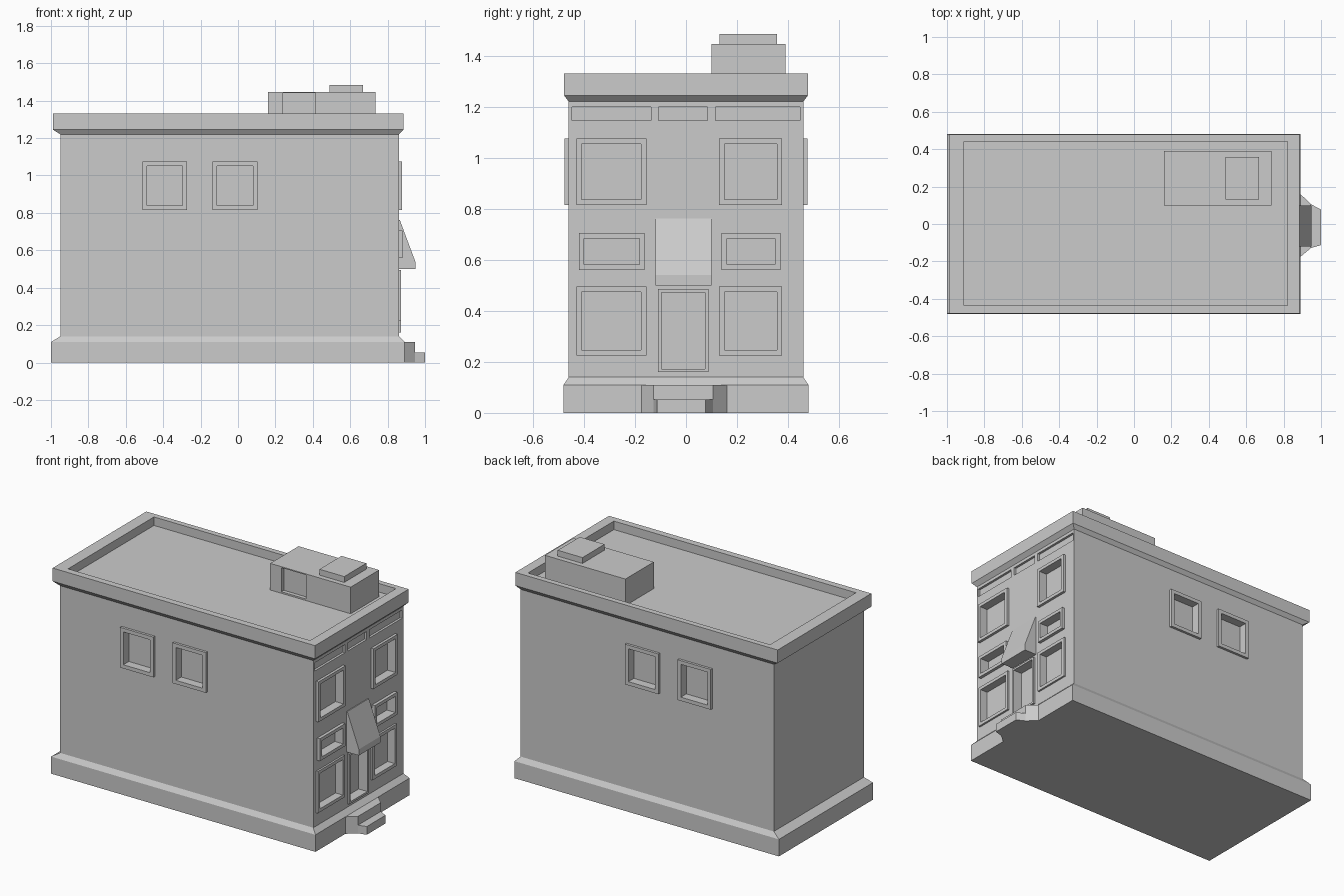
import bpy, bmesh

if "Cube" in bpy.data.objects:
    bpy.data.objects.remove(bpy.data.objects["Cube"])

WALL_X, WALL_Y = 0.86, 0.46


def loft(name, rings, cap=True, loop=False):
    """Skin a series of point rings, capped at the ends or looped round."""
    bm = bmesh.new()
    vs = [[bm.verts.new(p) for p in ring] for ring in rings]
    n = len(rings[0])
    pairs = list(zip(vs, vs[1:])) + ([(vs[-1], vs[0])] if loop else [])
    for a, b in pairs:
        for i in range(n):
            j = (i + 1) % n
            bm.faces.new((a[i], a[j], b[j], b[i]))
    if cap and not loop:
        bm.faces.new(vs[0])
        bm.faces.new(vs[-1])
    bmesh.ops.recalc_face_normals(bm, faces=bm.faces)
    me = bpy.data.meshes.new(name)
    bm.to_mesh(me)
    bm.free()
    ob = bpy.data.objects.new(name, me)
    bpy.context.collection.objects.link(ob)
    return ob


def rect(x0, x1, y0, y1):
    return [(x0, y0), (x1, y0), (x1, y1), (x0, y1)]


def level(r, z):
    return [(x, y, z) for x, y in r]


def box(name, x0, x1, y0, y1, z0, z1):
    r = rect(x0, x1, y0, y1)
    return loft(name, [level(r, z0), level(r, z1)])


def on_wall(side, r, w):
    """Place a (u, z) outline on a wall, offset outward by w."""
    if side == "street":
        return [(WALL_X + w, u, z) for u, z in r]
    s = -1 if side == "left" else 1
    return [(u, s * (WALL_Y + w), z) for u, z in r]


def cut(target, cutters):
    """Subtract the cutters, then remove them."""
    bpy.context.view_layer.objects.active = target
    for c in cutters:
        m = target.modifiers.new("cut", "BOOLEAN")
        m.operation, m.solver, m.object = "DIFFERENCE", "EXACT", c
        c.hide_render = True
        bpy.ops.object.modifier_apply(modifier=m.name)
        bpy.data.objects.remove(c)


cutters = []


def recess(side, r, depth):
    cutters.append(loft("cutter", [on_wall(side, r, -depth), on_wall(side, r, 0.03)]))


def opening(name, side, u0, u1, z0, z1, t=0.021, out=0.016, depth=0.04):
    """Raised frame around a recessed opening."""
    outer = rect(u0, u1, z0, z1)
    inner = rect(u0 + t, u1 - t, z0 + t, z1 - t)
    loft(name, [on_wall(side, outer, 0), on_wall(side, outer, out),
                on_wall(side, inner, out), on_wall(side, inner, 0)], loop=True)
    recess(side, inner, depth)


# Main body: plinth, walls, cornice and sunken roof in one profile
plinth = rect(-1.0, 0.89, -0.48, 0.48)
wall = rect(-0.95, WALL_X, -WALL_Y, WALL_Y)
cornice = rect(-0.99, 0.885, -0.478, 0.478)
roof = rect(-0.91, 0.82, -0.435, 0.442)
body = loft("building_body", [
    level(plinth, 0), level(plinth, 0.11), level(wall, 0.14), level(wall, 1.22),
    level(cornice, 1.245), level(cornice, 1.33), level(roof, 1.33), level(roof, 1.275)])

# Street front windows, in three rows
for row, z0, z1, out in (("lower", 0.225, 0.495, 0.012),
                         ("middle", 0.56, 0.705, 0.02),
                         ("upper", 0.815, 1.075, 0.017)):
    inset = 0.01 if row == "middle" else 0
    for col, u0, u1 in (("left", -0.43, -0.155), ("right", 0.13, 0.377)):
        opening(f"{row}_{col}_window_frame", "street",
                u0 + inset, u1 - inset * 0.7, z0, z1, out=out)

# Street door and shallow panels under the cornice
opening("door_frame", "street", -0.11, 0.088, 0.16, 0.485, t=0.013, out=0.012, depth=0.05)
for u0, u1 in ((-0.447, -0.137), (-0.107, 0.085), (0.115, 0.447)):
    recess("street", rect(u0, u1, 1.147, 1.2), 0.015)

# Two windows on each long side
for side in ("left", "right"):
    for i, u0 in enumerate((-0.51, -0.135)):
        opening(f"{side}_side_window_frame_{i + 1}", side, u0, u0 + 0.238, 0.815, 1.075, t=0.024)

cut(body, cutters)

# Sloping door canopy
profile = [(0.86, 0.50), (0.948, 0.50), (0.948, 0.54), (0.865, 0.762), (0.86, 0.762)]
loft("door_canopy", [[(x, y, z) for x, z in profile] for y in (-0.12, 0.10)])

# Tapered entrance steps
for name, h, pts in (
        ("upper_step", 0.11, [(0.89, -0.175), (0.947, -0.128), (0.947, 0.105), (0.89, 0.16)]),
        ("lower_step", 0.053, [(0.947, -0.128), (1.0, -0.113), (1.0, 0.077), (0.947, 0.105)])):
    loft(name, [level(pts, 0), level(pts, h)])

# Rooftop stair house with recessed door and hatch
stair = box("roof_stair_house", 0.16, 0.735, 0.10, 0.39, 1.275, 1.447)
cut(stair, [box("cutter", 0.24, 0.415, 0.0, 0.125, 1.285, 1.44)])
box("roof_hatch", 0.49, 0.667, 0.132, 0.357, 1.447, 1.485)
